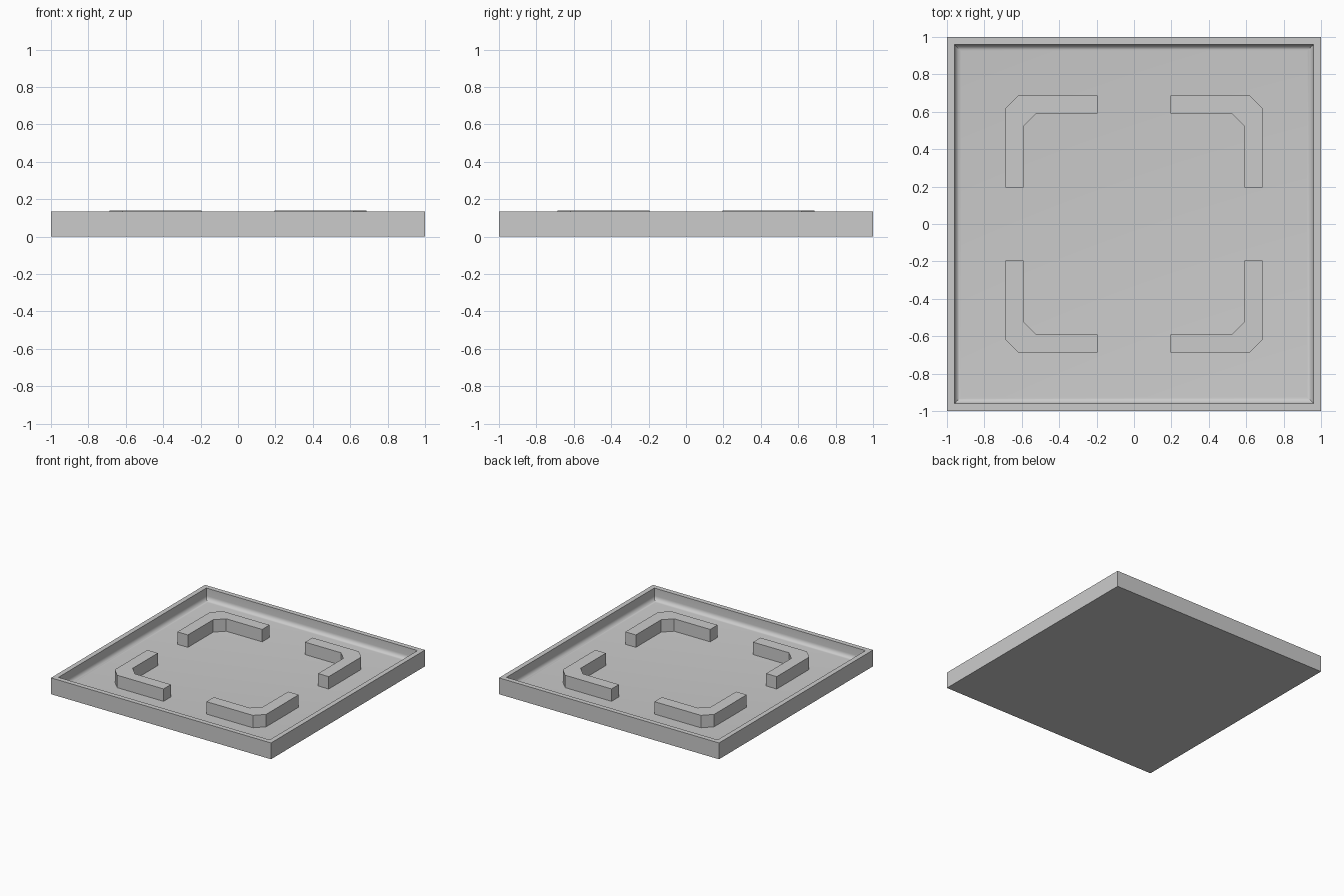
import bpy, bmesh, math

if "Cube" in bpy.data.objects:
    bpy.data.objects.remove(bpy.data.objects["Cube"])

RIM_Z, FLOOR_Z, TOP_Z = 0.134, 0.037, 0.139


def make_object(name, bm):
    bmesh.ops.recalc_face_normals(bm, faces=bm.faces)
    mesh = bpy.data.meshes.new(name)
    bm.to_mesh(mesh)
    bm.free()
    obj = bpy.data.objects.new(name, mesh)
    bpy.context.collection.objects.link(obj)
    return obj


# Tray: square rings following a wall profile with a cove into the floor
def tray():
    inner, r, steps = 0.96, 0.035, 6
    profile = [(1, 0), (1, RIM_Z), (inner, RIM_Z)]
    for i in range(steps + 1):
        a = math.pi / 2 * i / steps
        profile.append((inner - r + r * math.cos(a), FLOOR_Z + r - r * math.sin(a)))
    bm = bmesh.new()
    rings = [[bm.verts.new((sx * h, sy * h, z))
              for sx, sy in ((-1, -1), (1, -1), (1, 1), (-1, 1))] for h, z in profile]
    for a, b in zip(rings, rings[1:]):
        for i in range(4):
            j = (i + 1) % 4
            bm.faces.new((a[i], a[j], b[j], b[i]))
    bm.faces.new(rings[0][::-1])
    bm.faces.new(rings[-1])
    obj = make_object("tray", bm)
    bpy.context.view_layer.objects.active = obj
    obj.select_set(True)
    bpy.ops.object.shade_smooth_by_angle(angle=math.radians(30))
    obj.select_set(False)


# Corner bracket: chamfered L outline, raised from the tray floor
def corner_bracket(name, sx, sy):
    end, inn, inn_c, out, out_c = 0.195, 0.592, 0.522, 0.688, 0.617
    outline = [(end, inn), (inn_c, inn), (inn, inn_c), (inn, end),
               (out, end), (out, out_c), (out_c, out), (end, out)]
    bm = bmesh.new()
    base = bm.faces.new([bm.verts.new((sx * x, sy * y, FLOOR_Z)) for x, y in outline])
    top = bmesh.ops.extrude_face_region(bm, geom=[base], use_keep_orig=True)
    bmesh.ops.translate(bm, vec=(0, 0, TOP_Z - FLOOR_Z),
                        verts=[v for v in top["geom"] if isinstance(v, bmesh.types.BMVert)])
    make_object(name, bm)


tray()
for sx, side in ((-1, "left"), (1, "right")):
    for sy, end in ((-1, "front"), (1, "back")):
        corner_bracket(f"corner_bracket_{end}_{side}", sx, sy)
